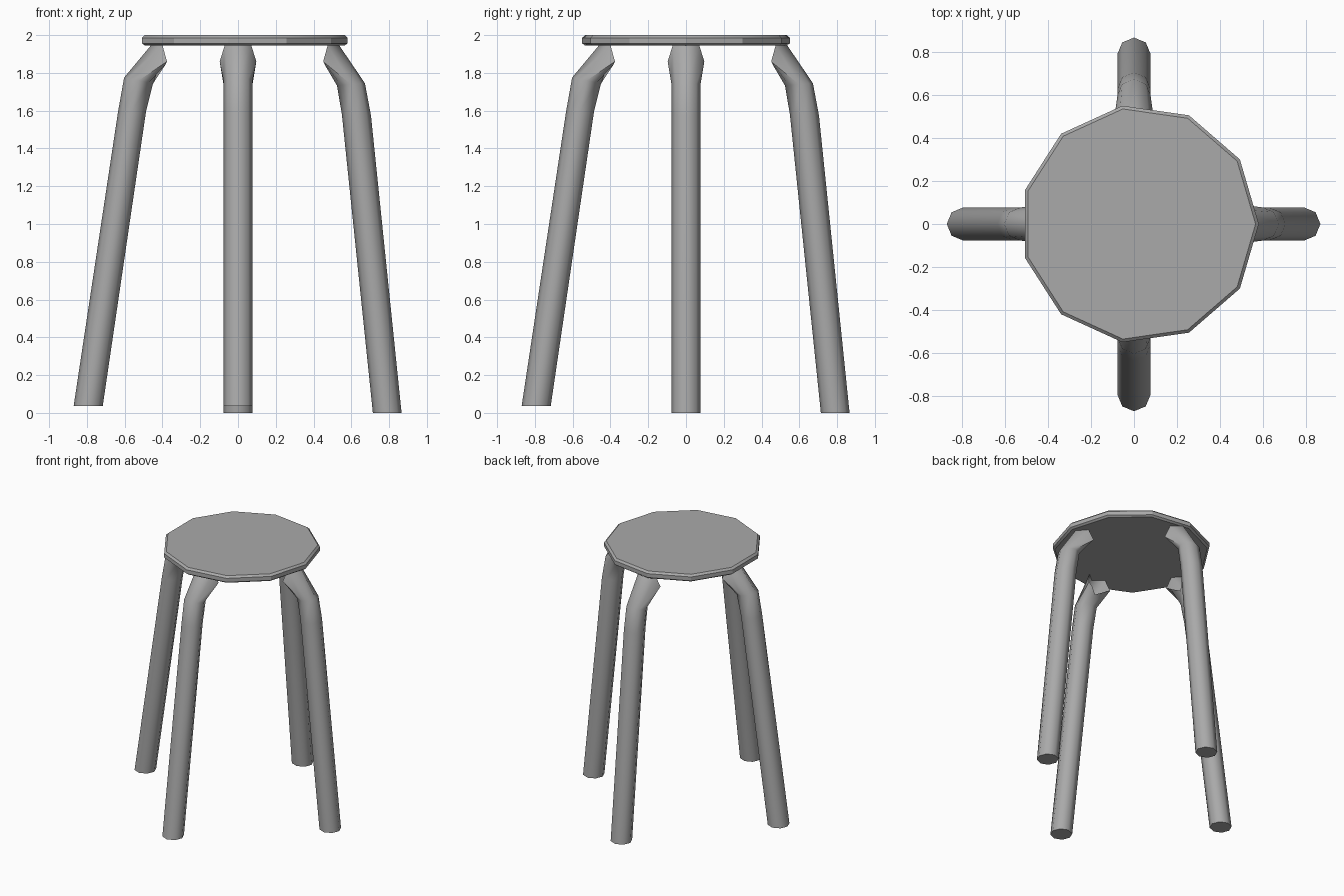
import bpy, bmesh, math
from mathutils import Matrix

cube = bpy.data.objects.get("Cube")
if cube:
    bpy.data.objects.remove(cube, do_unlink=True)

grey = bpy.data.materials.new("plain grey")
grey.use_nodes = True
grey.diffuse_color = (0.4, 0.4, 0.4, 1)
grey.node_tree.nodes["Principled BSDF"].inputs["Base Color"].default_value = (0.4, 0.4, 0.4, 1)


def loft(name, rings, cap_start, cap_end, angle):
    """Skin a list of equal-sized point rings and make an object of it."""
    bm = bmesh.new()
    loops = [[bm.verts.new(p) for p in ring] for ring in rings]
    n = len(loops[0])
    for a, b in zip(loops, loops[1:]):
        for i in range(n):
            j = (i + 1) % n
            bm.faces.new((a[i], a[j], b[j], b[i]))
    if cap_start:
        bm.faces.new(loops[0][::-1])
    if cap_end:
        bm.faces.new(loops[-1])
    mesh = bpy.data.meshes.new(name)
    bm.to_mesh(mesh)
    bm.free()
    mesh.materials.append(grey)
    obj = bpy.data.objects.new(name, mesh)
    bpy.context.collection.objects.link(obj)
    bpy.ops.object.select_all(action='DESELECT')
    obj.select_set(True)
    bpy.context.view_layer.objects.active = obj
    bpy.ops.object.shade_smooth_by_angle(angle=math.radians(angle))
    return obj


# Seat: eleven-sided slab with chamfered rims
SIDES = 11
seat_profile = [(0.54, 1.945), (0.555, 1.956), (0.555, 1.986), (0.54, 2.0)]
loft("seat",
     [[(0.025 + r * math.cos(math.tau * i / SIDES), r * math.sin(math.tau * i / SIDES), z)
       for i in range(SIDES)] for r, z in seat_profile],
     True, True, 30)


# Legs: eight-sided bent tubes, open under the seat
def tube_ring(outer, inner, half_width=0.077):
    ring = []
    for i in range(8):
        a = math.tau * i / 8
        t = (1 + math.cos(a)) / 2
        ring.append((inner[0] + (outer[0] - inner[0]) * t,
                     half_width * math.sin(a),
                     inner[1] + (outer[1] - inner[1]) * t))
    return ring


def open_end(shift):
    # Flared, notched mouth; half of it is given and the rest mirrored
    half = [(0.46, 0, 1.947), (0.4, 0.07, 1.947), (0.376, 0.097, 1.86),
            (0.385, 0.06, 1.842), (0.425, 0, 1.815)]
    full = half + [(s, -w, z) for s, w, z in half[3:0:-1]]
    return [(s + shift, w, z) for s, w, z in full]


steep_leg = [tube_ring((0.866, 0), (0.714, 0)),
             tube_ring((0.704, 1.574), (0.55, 1.58)),
             tube_ring((0.672, 1.745), (0.524, 1.733)),
             open_end(0.075)]
splayed_leg = [tube_ring((0.87, 0.037), (0.716, 0.037)),
               tube_ring((0.635, 1.595), (0.487, 1.595)),
               tube_ring((0.603, 1.775), (0.45, 1.743)),
               open_end(0)]

for name, rings, turn in (("left_leg", steep_leg, 0), ("back_leg", steep_leg, 90),
                          ("right_leg", splayed_leg, 180), ("front_leg", splayed_leg, 270)):
    leg = loft(name, rings, True, False, 60)
    leg.data.transform(Matrix.Rotation(math.radians(turn), 4, 'Z'))
